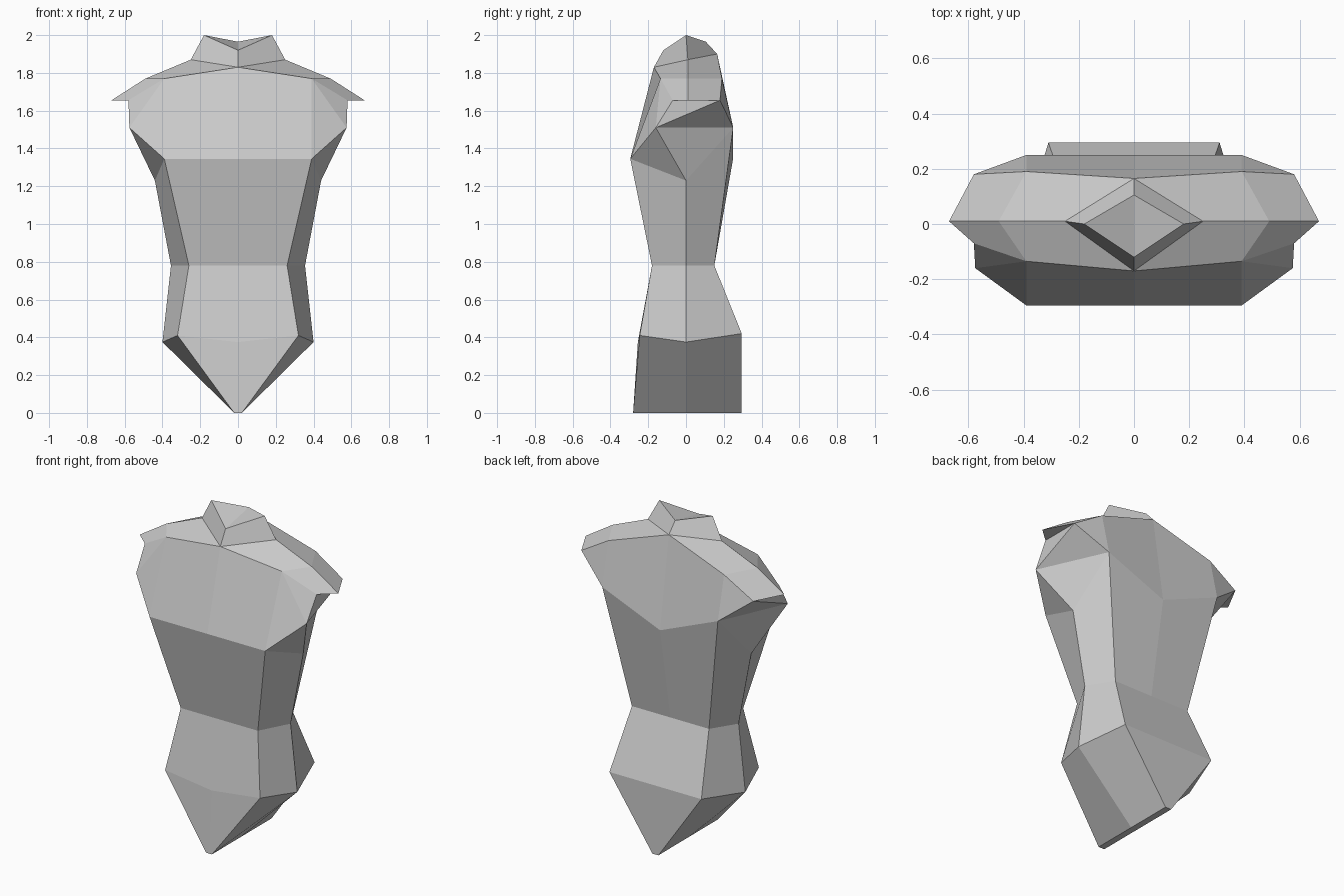
import bpy
import bmesh

cube = bpy.data.objects.get("Cube")
if cube:
    bpy.data.objects.remove(cube, do_unlink=True)

# One plain grey for the whole body
grey = bpy.data.materials.new("plain_grey")
grey.use_nodes = True
colour = (0.6, 0.6, 0.6, 1.0)
grey.diffuse_color = colour
bsdf = grey.node_tree.nodes["Principled BSDF"]
bsdf.inputs["Base Color"].default_value = colour
bsdf.inputs["Roughness"].default_value = 0.8

bm = bmesh.new()


def verts(*points):
    return [bm.verts.new(p) for p in points]


def face(*vs):
    bm.faces.new(vs)


def bridge(lower, upper):
    for i in range(len(lower) - 1):
        face(lower[i], lower[i + 1], upper[i + 1], upper[i])


# Half loops of the left side, each running from front centre to back centre
crotch = verts((0, -0.28, 0), (0.02, -0.28, 0), (0.02, 0, 0),
               (0.02, 0.295, 0), (0, 0.295, 0))
hip = verts((0, -0.255, 0.375), (0.32, -0.245, 0.41), (0.40, 0, 0.375),
            (0.31, 0.295, 0.42), (0, 0.295, 0.42))
waist = verts((0, -0.18, 0.78), (0.26, -0.18, 0.78), (0.355, 0, 0.78),
              (0.26, 0.15, 0.78), (0, 0.15, 0.78))
ribs = verts((0, -0.295, 1.345), (0.39, -0.295, 1.345), (0.44, 0, 1.23),
             (0.39, 0.25, 1.51), (0, 0.25, 1.35))
neck_base = verts((0, -0.17, 1.83), (0.25, 0.01, 1.87), (0, 0.165, 1.90))
neck_top = verts((0, -0.12, 1.92), (0.18, 0, 2.0), (0, 0.105, 1.965))
shoulder = verts((0.39, -0.135, 1.77), (0.49, 0.01, 1.77), (0.39, 0.19, 1.77))
cap = verts((0.58, -0.07, 1.655), (0.67, 0.01, 1.655), (0.58, 0.18, 1.655))
chest_side, = verts((0.575, -0.16, 1.51))

# Lower body and neck
for lower, upper in ((crotch, hip), (hip, waist), (waist, ribs),
                     (neck_base, neck_top), (shoulder, neck_base), (cap, shoulder)):
    if lower is shoulder:
        # Shoulder slopes running out from the neck
        face(neck_base[0], shoulder[0], shoulder[1], neck_base[1])
        face(neck_base[1], shoulder[1], shoulder[2], neck_base[2])
    else:
        bridge(lower, upper)
face(*crotch)
face(*neck_top)

# Chest and upper back
face(ribs[0], ribs[1], shoulder[0], neck_base[0])
face(ribs[1], chest_side, shoulder[0])
face(chest_side, cap[0], shoulder[0])
face(ribs[3], ribs[4], neck_base[2], shoulder[2])
face(cap[2], ribs[3], shoulder[2])

# Arm socket and underside of the shoulder cap
face(*cap)
face(chest_side, cap[2], cap[0])
face(chest_side, ribs[3], cap[2])
face(chest_side, ribs[2], ribs[3])
face(ribs[1], ribs[2], chest_side)

bmesh.ops.recalc_face_normals(bm, faces=bm.faces)

mesh = bpy.data.meshes.new("torso")
bm.to_mesh(mesh)
bm.free()
mesh.materials.append(grey)
torso = bpy.data.objects.new("torso", mesh)
bpy.context.collection.objects.link(torso)

# Mirror to the right side
mirror = torso.modifiers.new("mirror", 'MIRROR')
mirror.use_clip = True
mirror.merge_threshold = 0.001
